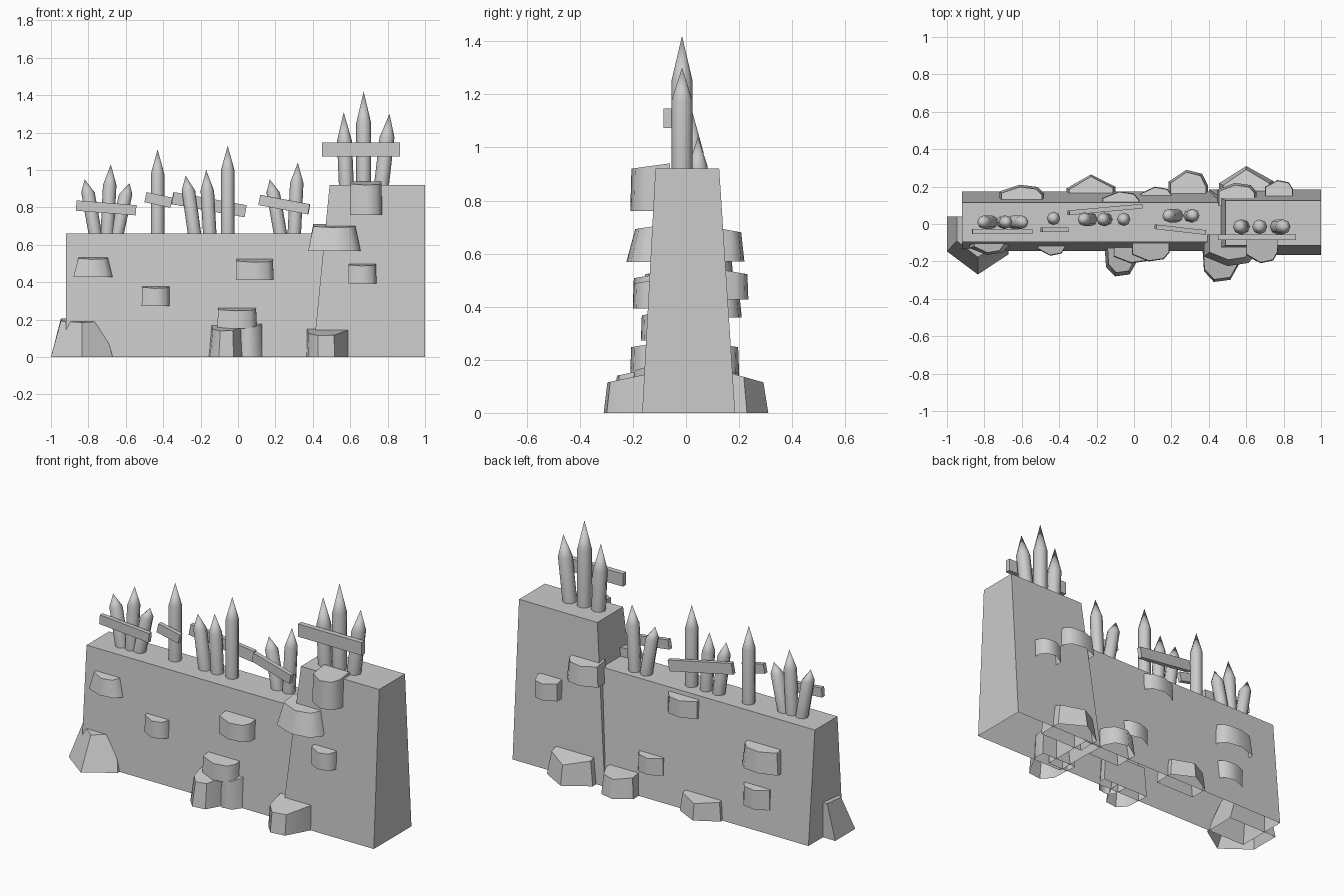
import bpy, bmesh
from math import cos, sin, pi, radians
from mathutils import Vector

cube = bpy.data.objects.get("Cube")
if cube:
    bpy.data.objects.remove(cube, do_unlink=True)

stone_grey = bpy.data.materials.new("plain grey")
stone_grey.use_nodes = True
grey = (0.6, 0.6, 0.6, 1)
stone_grey.diffuse_color = grey
stone_grey.node_tree.nodes["Principled BSDF"].inputs["Base Color"].default_value = grey

LOW_TOP, TOWER_TOP = 0.66, 0.92
TOWER_START = 0.4
BATTER = 0.05
FRONT, BACK = -1, 1


def loft(name, rings, smooth=True, open_bottom=False):
    """Skin rings of equal length; a one-point last ring is a tip."""
    bm = bmesh.new()
    loops = [[bm.verts.new(point) for point in ring] for ring in rings]
    count = len(loops[0])
    if not open_bottom:
        bm.faces.new(loops[0])
    for lower, upper in zip(loops, loops[1:]):
        for i in range(count):
            j = (i + 1) % count
            if len(upper) == 1:
                bm.faces.new((lower[i], lower[j], upper[0]))
            else:
                bm.faces.new((lower[i], lower[j], upper[j], upper[i]))
    if len(loops[-1]) > 1:
        bm.faces.new(loops[-1])
    bmesh.ops.recalc_face_normals(bm, faces=bm.faces)
    mesh = bpy.data.meshes.new(name)
    bm.to_mesh(mesh)
    bm.free()
    mesh.materials.append(stone_grey)
    obj = bpy.data.objects.new(name, mesh)
    bpy.context.collection.objects.link(obj)
    if smooth:
        bpy.ops.object.select_all(action='DESELECT')
        obj.select_set(True)
        bpy.context.view_layer.objects.active = obj
        bpy.ops.object.shade_smooth_by_angle(angle=radians(50))


# Battered low wall and the taller tower block at its left end, open underneath
def battered_block(name, left, right, front, back, height, lean=0):
    bottom = [(left, front, 0), (right, front, 0), (right, back, 0), (left, back, 0)]
    front, back, left = front + BATTER, back - BATTER - 0.01, left + lean
    top = [(left, front, height), (right, front, height),
           (right, back, height), (left, back, height)]
    loft(name, [bottom, top], smooth=False, open_bottom=True)


battered_block("low_wall", -0.92, 0.5, -0.145, 0.175, LOW_TOP)
battered_block("tower_block", TOWER_START, 1, -0.165, 0.185, TOWER_TOP, lean=0.09)

# Rock plans: across from -1 to 1, outward from 0 to 1
SLAB = [(-1, 0), (-1, 0.7), (-0.1, 1), (0.7, 0.9), (1, 0.6), (1, 0)]
PEAKED = [(-1, 0), (-1, 0.6), (0, 1), (1, 0.65), (1, 0)]
BLUNT = [(-1, 0), (-0.9, 0.75), (-0.45, 1), (0.3, 0.95), (1, 0.3), (1, 0)]


def rock(name, side, x, width, inner, outer, low, high, plan,
         narrow=0.97, set_back=0.03, tilt=0.02):
    """Tapering rock, open underneath, whose top slopes down toward the outside."""
    half, depth = width / 2, outer - inner
    loft(name, [
        [(x + half * across, side * (inner + depth * out), low) for across, out in plan],
        [(x + half * narrow * across, side * (inner + depth * out * (1 - set_back)),
          high - tilt * out) for across, out in plan]], open_bottom=True)


# Stones standing out of the wall faces
def wall_stone(name, side, x, z, width, outer, height=0.115, depth=0.12, **shape):
    rock(name, side, x, width, outer - depth, outer,
         z - height / 2, z + height / 2, SLAB, **shape)


wall_stone("front_high_right_stone", FRONT, -0.775, 0.485, 0.21, 0.165, narrow=0.75, set_back=0.1)
wall_stone("front_small_right_stone", FRONT, -0.44, 0.33, 0.15, 0.17)
wall_stone("front_middle_stone", FRONT, 0.09, 0.47, 0.2, 0.2)
wall_stone("front_low_stone", FRONT, -0.005, 0.21, 0.21, 0.21)
wall_stone("front_tower_stone", FRONT, 0.665, 0.45, 0.15, 0.2)
wall_stone("front_joint_stone", FRONT, 0.515, 0.64, 0.28, 0.225, height=0.145, depth=0.17,
           narrow=0.8, set_back=0.2)
wall_stone("front_tower_top_stone", FRONT, 0.685, 0.85, 0.17, 0.21, height=0.18, depth=0.15)
wall_stone("back_tower_stone", BACK, 0.775, 0.485, 0.15, 0.235)
wall_stone("back_joint_stone", BACK, 0.55, 0.635, 0.21, 0.22, height=0.13, narrow=0.9, set_back=0.1)
wall_stone("back_low_middle_stone", BACK, 0.12, 0.21, 0.17, 0.2)
wall_stone("back_high_middle_stone", BACK, -0.07, 0.59, 0.2, 0.175)
wall_stone("back_high_right_stone", BACK, -0.6, 0.43, 0.24, 0.21, height=0.14,
           narrow=0.9, set_back=0.1)
wall_stone("back_low_right_stone", BACK, -0.57, 0.2, 0.18, 0.2, height=0.13)

# Boulders at the foot of the wall
def boulder(name, side, x, width, outer, height, plan, inner=0.08, **shape):
    rock(name, side, x, width, inner, outer, 0, height, plan, **shape)


boulder("corner_boulder", FRONT, -0.835, 0.33, 0.27, 0.205, PEAKED, inner=-0.04,
        narrow=0.68, set_back=0.3)
boulder("front_middle_boulder", FRONT, -0.055, 0.21, 0.28, 0.18, BLUNT, narrow=0.85,
        set_back=0.1, tilt=0.04)
boulder("front_side_boulder", FRONT, 0.07, 0.16, 0.2, 0.19, BLUNT, narrow=0.85, tilt=0.03)
boulder("front_tower_boulder", FRONT, 0.48, 0.235, 0.31, 0.16, BLUNT, tilt=0.045, set_back=0.06)
boulder("back_tower_boulder", BACK, 0.6, 0.29, 0.31, 0.175, PEAKED, narrow=0.85,
        set_back=0.08, tilt=0.06)
boulder("back_middle_boulder", BACK, 0.29, 0.21, 0.29, 0.14, SLAB, narrow=0.9,
        set_back=0.06, tilt=0.03)
boulder("back_low_boulder", BACK, -0.23, 0.26, 0.265, 0.125, PEAKED, narrow=0.9,
        set_back=0.06, tilt=0.03)


# Sharpened stakes: leaning ones are broken off with a shorter point
def stake_group(name, y, ground, stakes, radius=0.036, point=0.13):
    def ring(x, z):
        turns = [2 * pi * k / 8 for k in range(8)]
        return [(x + radius * cos(t), y + radius * sin(t), z) for t in turns]
    for number, (foot, lean, tip) in enumerate(stakes, start=1):
        shoulder = tip - point + abs(lean)
        loft(f"{name}_stake_{number}",
             [ring(foot, ground - 0.02), ring(foot + lean * 0.7, shoulder),
              [(foot + lean, y, tip)]])


stake_group("right_end", 0.01, LOW_TOP, [(-0.76, -0.06, 0.95), (-0.7, 0.02, 1.03),
                                         (-0.65, 0.07, 0.93)])
stake_group("lone", 0.03, LOW_TOP, [(-0.43, 0, 1.11)])
stake_group("middle", 0.025, LOW_TOP, [(-0.23, -0.05, 0.97), (-0.15, -0.02, 1),
                                       (-0.055, 0, 1.13)])
stake_group("left", 0.045, LOW_TOP, [(0.23, -0.06, 0.95), (0.3, 0.02, 1.04)])
stake_group("tower", -0.015, TOWER_TOP, [(0.58, -0.015, 1.31), (0.672, 0, 1.42),
                                         (0.765, 0.045, 1.3)], radius=0.04, point=0.17)


# Planks nailed across the stakes, given by their two end centres
def plank(name, start, end, height=0.055, thickness=0.025):
    start, end = Vector(start), Vector(end)
    along = (end - start).normalized()
    out = along.cross(Vector((0, 0, 1))).normalized()
    up = out.cross(along) * height / 2
    out *= thickness / 2
    loft(name, [[e + up + out, e - up + out, e - up - out, e + up - out]
                for e in (start, end)], smooth=False)


plank("right_end_plank", (-0.865, -0.04, 0.81), (-0.545, -0.04, 0.785))
plank("lone_plank", (-0.495, -0.03, 0.855), (-0.355, -0.03, 0.825))
plank("middle_plank", (-0.35, 0.06, 0.85), (0.04, 0.095, 0.78), height=0.065)
plank("left_plank", (0.115, -0.015, 0.84), (0.38, -0.045, 0.79))
plank("tower_plank", (0.45, -0.07, 1.11), (0.865, -0.07, 1.11), height=0.075, thickness=0.03)
